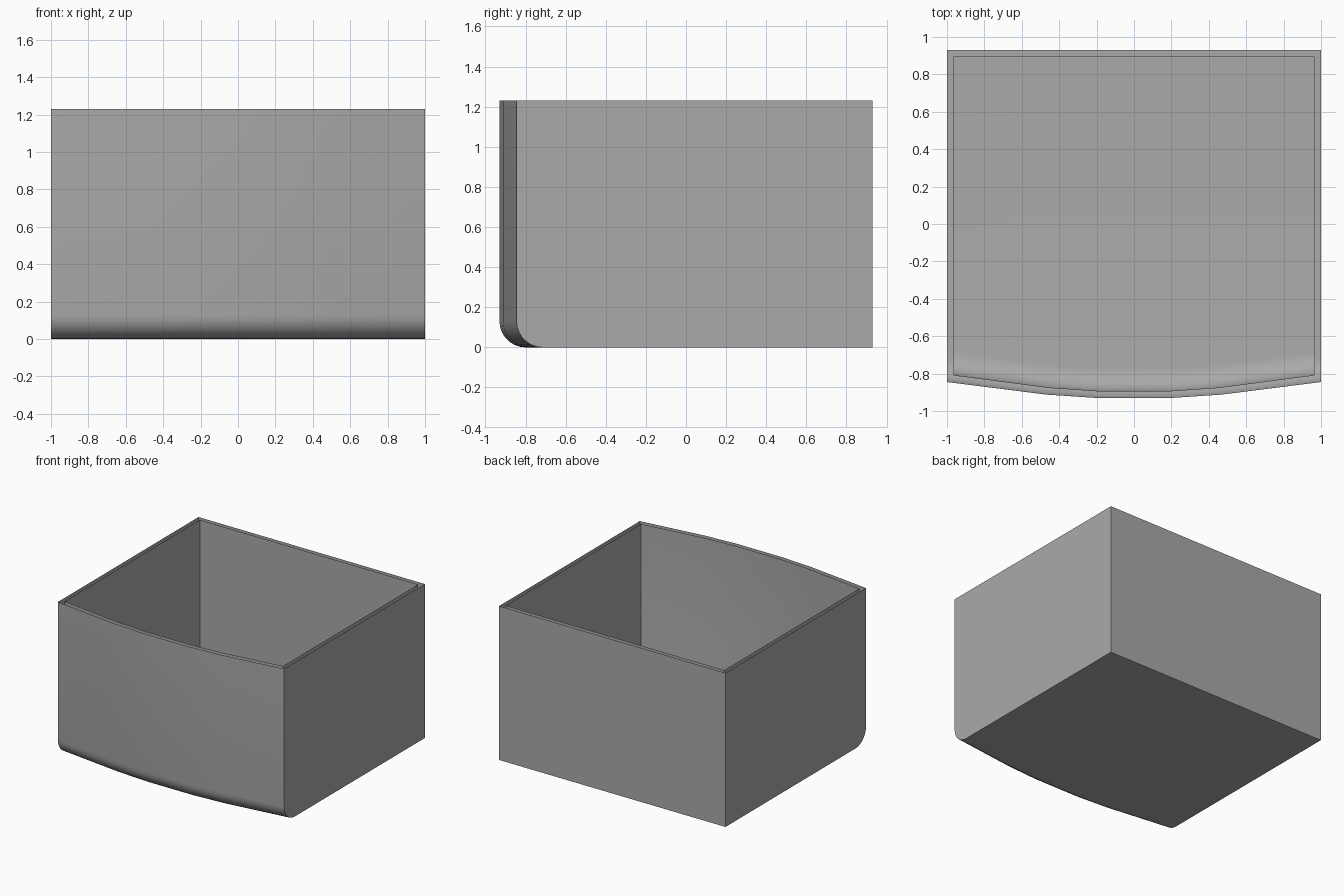
import bpy
import bmesh
import math

old = bpy.data.objects.get("Cube")
if old:
    bpy.data.objects.remove(old, do_unlink=True)

# Single grey plastic
grey = bpy.data.materials.new("plain grey")
grey.use_nodes = True
colour = (0.4, 0.4, 0.4, 1)
grey.diffuse_color = colour
grey.node_tree.nodes["Principled BSDF"].inputs["Base Color"].default_value = colour

HEIGHT = 1.23
STEPS = 7
# Bowed front outline: fraction of half width, y of the outer front
BOW = [(-1, -0.845), (-0.47, -0.912), (-0.2, -0.93),
       (0.2, -0.93), (0.47, -0.912), (1, -0.845)]


def shell(name, half_x, back, inset, floor, radius, inward):
    """Open tub: bowed front, rounded front bottom edge, flat sides, back, floor."""
    bm = bmesh.new()
    columns = []
    for fx, fy in BOW:
        x, front = fx * half_x, fy + inset
        column = [bm.verts.new((x, front, HEIGHT))]
        for i in range(STEPS + 1):
            a = math.pi / 2 * i / STEPS
            column.append(bm.verts.new((x, front + radius * (1 - math.cos(a)),
                                        floor + radius * (1 - math.sin(a)))))
        columns.append(column)
    # Front wall and rounded edge
    for a, b in zip(columns, columns[1:]):
        for i in range(len(a) - 1):
            bm.faces.new((a[i], a[i + 1], b[i + 1], b[i]))
    # Back wall, floor and sides
    low = [bm.verts.new((s * half_x, back, floor)) for s in (-1, 1)]
    top = [bm.verts.new((s * half_x, back, HEIGHT)) for s in (-1, 1)]
    bm.faces.new((low[0], low[1], top[1], top[0]))
    bm.faces.new([c[-1] for c in columns] + [low[1], low[0]])
    for k, column in ((0, columns[0]), (1, columns[-1])):
        bm.faces.new(column + [low[k], top[k]])
    # Face the front outward first, then turn the liner inside out
    bmesh.ops.recalc_face_normals(bm, faces=bm.faces)
    bm.faces.ensure_lookup_table()
    if (bm.faces[0].normal.y > 0) != inward:
        bmesh.ops.reverse_faces(bm, faces=bm.faces)
    mesh = bpy.data.meshes.new(name)
    bm.to_mesh(mesh)
    bm.free()
    mesh.materials.append(grey)
    obj = bpy.data.objects.new(name, mesh)
    bpy.context.collection.objects.link(obj)
    bpy.ops.object.select_all(action="DESELECT")
    obj.select_set(True)
    bpy.context.view_layer.objects.active = obj
    bpy.ops.object.shade_smooth_by_angle(angle=math.radians(30))
    return obj


# Two nested skins with an open gap along the top
shell("outer_shell", 1.0, 0.93, 0.0, 0.0, 0.13, False)
shell("inner_liner", 0.965, 0.896, 0.035, 0.035, 0.125, True)
